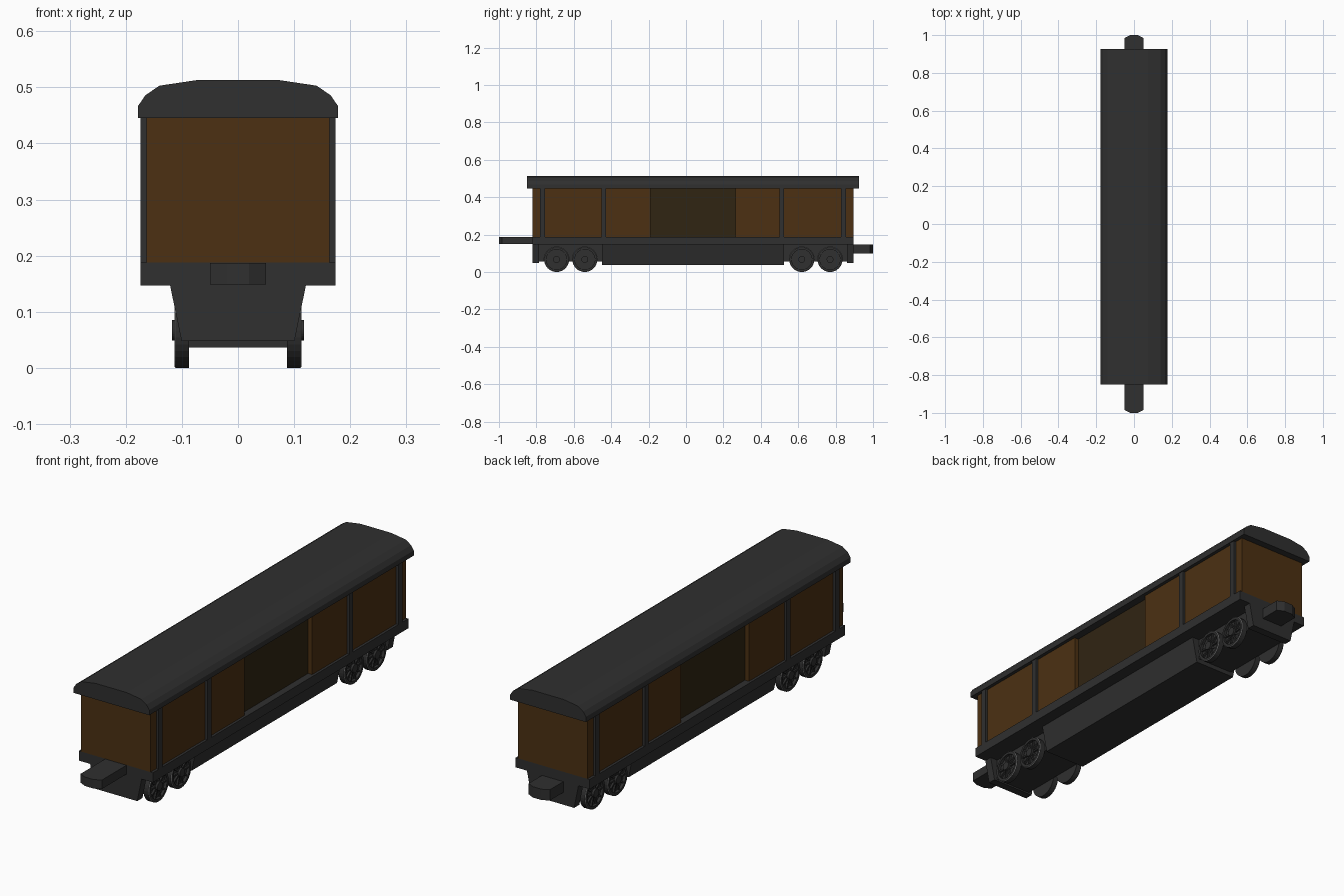
import bpy, bmesh, math

if "Cube" in bpy.data.objects:
    bpy.data.objects.remove(bpy.data.objects["Cube"])


def material(name, rgb):
    m = bpy.data.materials.new(name)
    m.diffuse_color = (*rgb, 1)
    m.use_nodes = True
    m.node_tree.nodes["Principled BSDF"].inputs["Base Color"].default_value = m.diffuse_color
    return m


DARK = material("dark grey metal", (0.029, 0.029, 0.029))
BROWN = material("brown wood", (0.072, 0.030, 0.006))
DOOR = material("dark olive door", (0.030, 0.018, 0.006))
RIM = material("light rim", (0.45, 0.45, 0.45))


def finish(name, bm, mats):
    bmesh.ops.recalc_face_normals(bm, faces=bm.faces)
    me = bpy.data.meshes.new(name)
    bm.to_mesh(me)
    bm.free()
    for m in mats:
        me.materials.append(m)
    ob = bpy.data.objects.new(name, me)
    bpy.context.collection.objects.link(ob)
    return ob


def prism(name, pts, a, b, axis, mat):
    """Extrude a 2D outline from a to b along an axis."""
    def place(p, t):
        return {"x": (t, p[0], p[1]), "y": (p[0], t, p[1]), "z": (p[0], p[1], t)}[axis]
    bm = bmesh.new()
    lo = [bm.verts.new(place(p, a)) for p in pts]
    hi = [bm.verts.new(place(p, b)) for p in pts]
    bm.faces.new(lo)
    bm.faces.new(hi)
    n = len(pts)
    for i in range(n):
        j = (i + 1) % n
        bm.faces.new((lo[i], lo[j], hi[j], hi[i]))
    return finish(name, bm, [mat])


def box(name, x0, x1, y0, y1, z0, z1, mat):
    return prism(name, [(x0, y0), (x1, y0), (x1, y1), (x0, y1)], z0, z1, "z", mat)


FRONT, BACK = -0.82, 0.895

# Floor frame and cargo body with recessed doors between the two halves
box("floor_frame", -0.174, 0.174, FRONT, BACK, 0.147, 0.188, DARK)
box("front_body", -0.163, 0.163, FRONT, -0.19, 0.188, 0.447, BROWN)
box("back_body", -0.163, 0.163, 0.265, BACK, 0.188, 0.447, BROWN)
box("doors", -0.144, 0.144, -0.19, 0.265, 0.188, 0.447, DOOR)

# Upright posts on both sides
for s in (-1, 1):
    for y in (-0.768, -0.44, 0.512, 0.842):
        xs = sorted((s * 0.15, s * 0.174))
        box("side_post", *xs, y - 0.013, y + 0.013, 0.188, 0.447, DARK)

# Faceted arched roof
half = [(0.178, 0.445), (0.178, 0.467), (0.165, 0.486), (0.14, 0.503), (0.073, 0.513)]
prism("roof", half + [(-x, z) for x, z in reversed(half)], -0.85, 0.926, "y", DARK)

# Tapered underbody and end skirts
def taper(z):
    t = (0.147 - z) / 0.102
    return [(-0.121, 0.147), (0.121, 0.147), (0.121 - 0.021 * t, z), (-0.121 + 0.021 * t, z)]

prism("underbody", taper(0.036), -0.45, 0.525, "y", DARK)
prism("front_skirt", taper(0.048), FRONT, -0.785, "y", DARK)
prism("back_skirt", taper(0.048), 0.86, BACK, "y", DARK)

# Bogie blocks between the wheels
box("front_bogie", -0.086, 0.086, -0.79, -0.445, 0.055, 0.147, DARK)
box("back_bogie", -0.086, 0.086, 0.52, 0.865, 0.055, 0.147, DARK)

# Couplers with chamfered noses
prism("front_coupler", [(-0.05, -0.80), (-0.05, -0.985), (-0.02, -1.0), (0.02, -1.0),
                        (0.05, -0.985), (0.05, -0.80)], 0.149, 0.187, "z", DARK)
prism("back_coupler", [(-0.05, 0.80), (-0.05, 0.985), (-0.02, 1.0), (0.02, 1.0),
                       (0.05, 0.985), (0.05, 0.80)], 0.10, 0.146, "z", DARK)


# Spoked wheel: lathed profile (radius, x), spokes added as flat bars
def wheel(y, s):
    n, r = 32, 0.067
    prof = [(0.0, 0.087), (r, 0.087), (r, 0.111), (r - 0.002, 0.113), (0.054, 0.113),
            (0.054, 0.101), (0.018, 0.101), (0.018, 0.118), (0.0, 0.118)]
    bm = bmesh.new()
    rings = []
    for rad, x in prof:
        rings.append([bm.verts.new((s * x, y + rad * math.cos(2 * math.pi * i / n),
                                    r + rad * math.sin(2 * math.pi * i / n))) for i in range(n)])
    for k in range(len(prof) - 1):
        for i in range(n):
            j = (i + 1) % n
            f = bm.faces.new((rings[k][i], rings[k][j], rings[k + 1][j], rings[k + 1][i]))
            f.material_index = 1 if k == 2 else 0
    bmesh.ops.remove_doubles(bm, verts=bm.verts, dist=1e-5)
    for k in range(10):
        a = 2 * math.pi * k / 10
        c, d = math.cos(a), math.sin(a)
        vs = []
        for x in (0.1, 0.109):
            for u, w in ((0.015, -0.004), (0.056, -0.003), (0.056, 0.003), (0.015, 0.004)):
                vs.append(bm.verts.new((s * x, y + u * c - w * d, r + u * d + w * c)))
        bm.faces.new(vs[:4])
        bm.faces.new(vs[4:])
        for i in range(4):
            j = (i + 1) % 4
            bm.faces.new((vs[i], vs[j], vs[j + 4], vs[i + 4]))
    finish("wheel", bm, [DARK, RIM])


for wy in (-0.692, -0.541, 0.619, 0.77):
    for side in (-1, 1):
        wheel(wy, side)
    # Axle joining the wheel pair
    prism("axle", [(wy + 0.012 * math.cos(i * math.pi / 4), 0.067 + 0.012 * math.sin(i * math.pi / 4))
                   for i in range(8)], -0.09, 0.09, "x", DARK)
